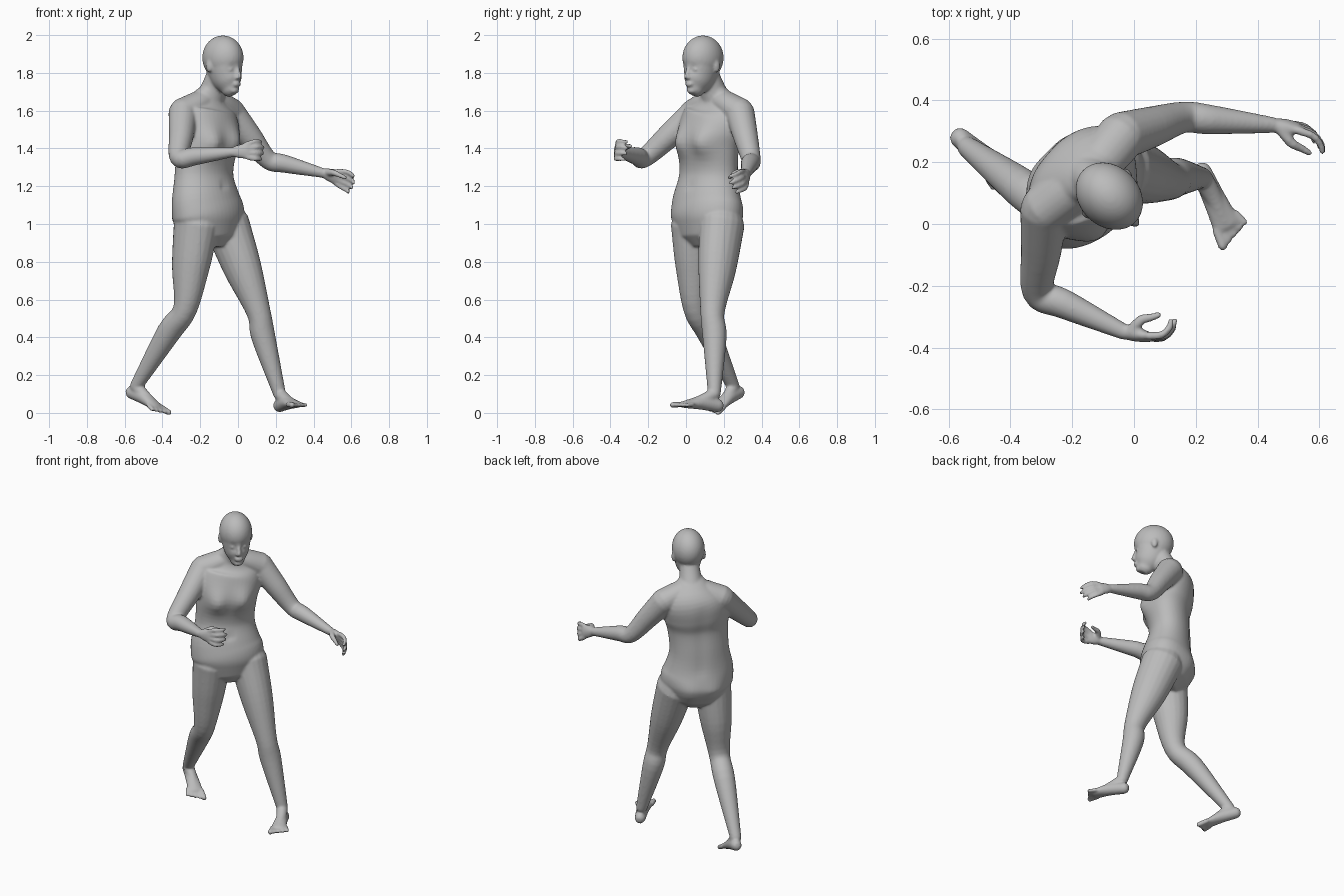
import bpy, bmesh, math
from mathutils import Vector, Matrix

if "Cube" in bpy.data.objects:
    bpy.data.objects.remove(bpy.data.objects["Cube"])

# Body frame: the figure walks diagonally
FORWARD = Vector((1, -1, 0)).normalized()
LEFT = Vector((1, 1, 0)).normalized()
UP = Vector((0, 0, 1))
SIDES = (-1, 1)
bm = bmesh.new()


def spline(rows, steps):
    """Smooth samples through the rows."""
    padded = [rows[0] * 2 - rows[1], *rows, rows[-1] * 2 - rows[-2]]
    samples = []
    for before, start, end, after in zip(padded, padded[1:], padded[2:], padded[3:]):
        chord = end - start
        leave, arrive = (end - before) / 2 - chord, (after - start) / 2 - chord
        for step in range(steps):
            t = step / steps
            bend = leave * (1 - t) - arrive * t
            samples.append(start + chord * t + bend * t * (1 - t))
    return samples + [rows[-1]]


def tube(points, widths, side, depths=None, segments=20, steps=5):
    """Loft of ellipses along a smooth path, with rounded ends."""
    rows = [Vector((*point, width, depth))
            for point, width, depth in zip(points, widths, depths or widths)]
    samples = spline(rows, steps)
    path = [Vector(sample[:3]) for sample in samples]
    last = len(path) - 1
    rings = []

    def add_ring(index, slide, scale):
        tangent = (path[min(index + 1, last)] - path[max(index - 1, 0)]).normalized()
        across = (side - tangent * side.dot(tangent)).normalized()
        normal = tangent.cross(across)
        width, depth = samples[index][3:]
        centre = path[index] + tangent * slide * min(width, depth)
        angles = [math.tau * k / segments for k in range(segments)]
        rings.append([bm.verts.new(centre + across * width * scale * math.cos(angle)
                                   + normal * depth * scale * math.sin(angle))
                      for angle in angles])

    add_ring(0, -0.8, 0.5)
    add_ring(0, -0.4, 0.88)
    for index in range(last + 1):
        add_ring(index, 0, 1)
    add_ring(last, 0.4, 0.88)
    add_ring(last, 0.8, 0.5)
    for low, high in zip(rings, rings[1:]):
        for k in range(segments):
            following = (k + 1) % segments
            bm.faces.new((low[k], low[following], high[following], high[k]))
    bm.faces.new(rings[0][::-1])
    bm.faces.new(rings[-1])


def blob(centre, forward, left, up):
    """Ellipsoid aligned to the body frame."""
    matrix = Matrix((FORWARD * forward, LEFT * left, UP * up)).transposed().to_4x4()
    matrix.translation = centre
    bmesh.ops.create_uvsphere(bm, u_segments=32, v_segments=20, radius=1, matrix=matrix)


def push(centre, radius, offset):
    """Softly move the surface built so far around a centre."""
    for vert in bm.verts:
        vert.co += offset * math.exp(-((vert.co - centre).length / radius) ** 2)


def offset_from(base, forward, left, up):
    return base + FORWARD * forward + LEFT * left + UP * up


# Torso, slimmer at the waist and closing into the neck
spine = [Vector(point) for point in (
    (-0.15, 0.11, 0.99), (-0.155, 0.11, 1.05), (-0.17, 0.11, 1.13), (-0.18, 0.12, 1.26),
    (-0.17, 0.12, 1.4), (-0.17, 0.135, 1.5), (-0.165, 0.16, 1.59), (-0.15, 0.155, 1.66),
    (-0.12, 0.13, 1.73))]
girth = (0.2, 0.22, 0.21, 0.18, 0.185, 0.2, 0.185, 0.12, 0.06)
tube(spine, girth, LEFT, [width * 0.7 for width in girth], segments=48)

# Chest, buttocks, navel and the groove of the back
chest = Vector((-0.17, 0.12, 1.45))
for sign in SIDES:
    push(offset_from(chest, 0.13, sign * 0.09, -0.01), 0.075, FORWARD * 0.045 - UP * 0.01)
    push(offset_from(chest, -0.13, sign * 0.08, -0.45), 0.09, FORWARD * -0.03)
push(offset_from(chest, 0.13, 0, -0.25), 0.02, FORWARD * -0.01)
for step in range(9):
    push(offset_from(chest, -0.13, 0, 0.1 - step * 0.05), 0.04, FORWARD * 0.005)

# Shoulder girdle and neck
joints = {
    "right": {"shoulder": (-0.29, 0.05, 1.59), "elbow": (-0.31, -0.22, 1.35),
              "wrist": (-0.03, -0.35, 1.38), "hip": (-0.22, 0.04, 1),
              "knee": (-0.28, 0.05, 0.55), "ankle": (-0.54, 0.25, 0.14)},
    "left": {"shoulder": (-0.04, 0.285, 1.59), "elbow": (0.16, 0.345, 1.34),
             "wrist": (0.45, 0.32, 1.27), "hip": (-0.06, 0.19, 1),
             "knee": (0.11, 0.14, 0.53), "ankle": (0.22, 0.15, 0.1)}}
joints = {side: {name: Vector(place) for name, place in chain.items()}
          for side, chain in joints.items()}
nape = Vector((-0.145, 0.155, 1.67))
for chain in joints.values():
    shoulder = chain["shoulder"]
    tube((shoulder, shoulder.lerp(nape, 0.5) + UP * 0.005, nape), (0.08, 0.075, 0.06), FORWARD,
         (0.078, 0.065, 0.06))
skull = Vector((-0.08, 0.09, 1.88))
tube((nape, nape.lerp(skull, 0.5), skull), (0.075, 0.06, 0.06), LEFT)

# Head: cranium, tapering face and eye sockets
blob(skull, 0.12, 0.098, 0.118)
face = [offset_from(skull, forward, 0, up)
        for forward, up in ((0.055, -0.165), (0.04, -0.13), (0.02, -0.08), (0.003, 0))]
jaw = (0.044, 0.067, 0.082, 0.095)
tube(face, jaw, LEFT, [width * 1.2 for width in jaw], segments=48)
for sign in SIDES:
    push(offset_from(skull, 0.11, sign * 0.036, -0.06), 0.02, FORWARD * -0.014)

# Eyelids, ears, nose, lips and chin
for sign in SIDES:
    blob(offset_from(skull, 0.091, sign * 0.035, -0.062), 0.014, 0.016, 0.011)
    blob(offset_from(skull, -0.012, sign * 0.093, -0.045), 0.02, 0.012, 0.032)
    blob(offset_from(skull, 0.117, sign * 0.01, -0.105), 0.012, 0.01, 0.008)
tube((offset_from(skull, 0.108, 0, -0.055), offset_from(skull, 0.124, 0, -0.1)),
     (0.011, 0.013), LEFT)
for drop in (0.134, 0.145):
    blob(offset_from(skull, 0.107, 0, -drop), 0.014, 0.025, 0.008)
blob(offset_from(skull, 0.088, 0, -0.173), 0.02, 0.028, 0.018)


def limb(chain, names, widths, side, calf, stretch):
    """Upper and lower limb with muscle bellies; calf shifts the lower one back."""
    top, middle, end = [chain[name] for name in names]
    belly = middle.lerp(end, 0.3) - FORWARD * calf
    tube((top, top.lerp(middle, 0.5), middle, belly, end), widths, side,
         [width * scale for width, scale in zip(widths, (stretch, stretch, 1, 1, 1))])


# Arms and legs share their thickness on both sides
for chain in joints.values():
    limb(chain, ("shoulder", "elbow", "wrist"), (0.078, 0.066, 0.051, 0.048, 0.026), UP, 0, 1)
    limb(chain, ("hip", "knee", "ankle"), (0.115, 0.096, 0.064, 0.064, 0.034), LEFT, 0.012, 1.1)


def hand(wrist, ahead, curl, spread):
    """Palm, four curled fingers and a thumb."""
    ahead, curl, spread = [Vector(axis).normalized() for axis in (ahead, curl, spread)]
    knuckles = wrist + ahead * 0.08
    tube((wrist, wrist.lerp(knuckles, 0.5), knuckles), (0.024, 0.037, 0.044), spread,
         (0.023, 0.023, 0.017))
    for finger, size in enumerate((0.8, 0.95, 1, 0.9)):
        fan = spread * (finger - 1.5) * 0.024
        root = knuckles + fan
        middle = root + (ahead * 0.05 + curl * 0.012) * size + fan * 0.3
        bent = middle + (ahead * 0.025 + curl * 0.03) * size
        tip = bent + (ahead * 0.005 + curl * 0.028) * size
        tube((root, middle, bent, tip), (0.014, 0.013, 0.012, 0.01), spread, segments=10)
    base = wrist + ahead * 0.02 + spread * 0.01
    bend = base + ahead * 0.03 + spread * 0.02 + curl * 0.045
    tip = bend + ahead * 0.06 + curl * 0.03
    tube((base, bend, bend.lerp(tip, 0.5), tip), (0.022, 0.017, 0.014, 0.011), spread, segments=10)


hand(joints["right"]["wrist"], (1, -0.2, 0.1), (0.1, 1, -0.1), (-0.1, 0.1, 1))
hand(joints["left"]["wrist"], (1, -0.1, -0.3), (0.1, -1, -0.3), (0.2, -0.3, 1))


def foot(ankle, heel, ball, inner):
    """Sole from heel to ball, instep and five toes; inner gives the big toe's side."""
    heel, ball = Vector(heel), Vector(ball)
    ahead = (ball - heel).normalized()
    side = UP.cross(ahead).normalized() * inner
    arch = heel.lerp(ball, 0.5) + UP * 0.01
    tube((heel, arch, ball), (0.033, 0.038, 0.047), side, (0.035, 0.035, 0.02))
    tube((ankle, arch + UP * 0.015, ball), (0.034, 0.03, 0.02), side)
    for toe in range(5):
        radius = 0.012 if toe else 0.016
        root = ball + side * (0.036 - toe * 0.02) - ahead * toe * 0.006
        tip = root + ahead * (0.056 - toe * 0.004) - side * (toe - 1) * 0.004 - UP * 0.005
        tube((root, tip), (radius, radius), side, segments=10)


foot(joints["left"]["ankle"], (0.218, 0.17, 0.038), (0.3, -0.005, 0.045), -1)
foot(joints["right"]["ankle"], (-0.565, 0.28, 0.11), (-0.43, 0.17, 0.03), 1)

# Fuse all parts into one smooth skin
bmesh.ops.recalc_face_normals(bm, faces=bm.faces)
mesh = bpy.data.meshes.new("body")
bm.to_mesh(mesh)
bm.free()
body = bpy.data.objects.new("body", mesh)
bpy.context.collection.objects.link(body)

skin = bpy.data.materials.new("plain grey")
skin.use_nodes = True
colour = (0.5, 0.5, 0.5, 1)
skin.diffuse_color = colour
skin.node_tree.nodes["Principled BSDF"].inputs["Base Color"].default_value = colour
mesh.materials.append(skin)

fuse = body.modifiers.new("fuse", 'REMESH')
fuse.mode = 'VOXEL'
fuse.voxel_size = 0.007
fuse.use_smooth_shade = True
soften = body.modifiers.new("soften", 'SMOOTH')
soften.factor = 0.5
soften.iterations = 7
